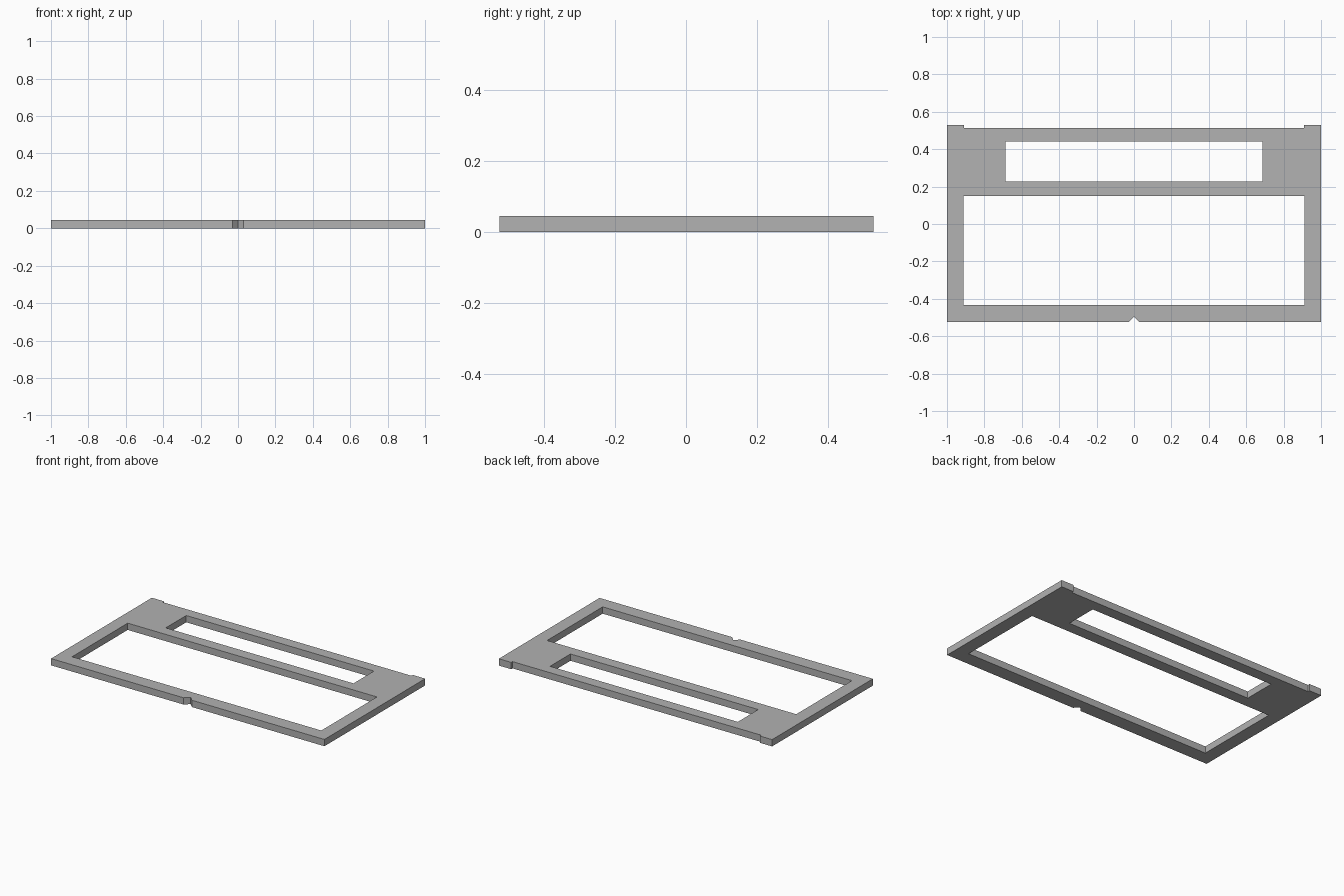
import bpy
import bmesh

if "Cube" in bpy.data.objects:
    bpy.data.objects.remove(bpy.data.objects["Cube"])

THICK = 0.045

# Right half of the outer outline, from the front notch round to the rear step
half = [(0.0, -0.495), (0.03, -0.525), (1.0, -0.525),
        (1.0, 0.528), (0.91, 0.528), (0.91, 0.514)]
outline = half + [(-x, y) for x, y in reversed(half[1:])]


def rect(hx, y0, y1):
    return [(-hx, y0), (hx, y0), (hx, y1), (-hx, y1)]


large_opening = rect(0.912, -0.432, 0.15)
small_opening = rect(0.687, 0.226, 0.44)

# Flat filled profile with two openings, extruded to a plate
curve = bpy.data.curves.new("frame_plate", 'CURVE')
curve.dimensions = '2D'
curve.fill_mode = 'BOTH'
curve.extrude = THICK / 2
for loop in (outline, large_opening, small_opening):
    spline = curve.splines.new('POLY')
    spline.points.add(len(loop) - 1)
    for point, (x, y) in zip(spline.points, loop):
        point.co = (x, y, 0, 1)
    spline.use_cyclic_u = True

plate = bpy.data.objects.new("frame_plate", curve)
bpy.context.collection.objects.link(plate)
bpy.context.view_layer.objects.active = plate
plate.select_set(True)
bpy.ops.object.convert(target='MESH')
plate = bpy.context.object
plate.name = "frame_plate"

# Weld the caps to the walls and rest the plate on the ground
bm = bmesh.new()
bm.from_mesh(plate.data)
bmesh.ops.remove_doubles(bm, verts=bm.verts, dist=0.0005)
bmesh.ops.translate(bm, verts=bm.verts, vec=(0, 0, THICK / 2))
bmesh.ops.recalc_face_normals(bm, faces=bm.faces)
for face in bm.faces:
    face.smooth = False
    face.material_index = 0
bm.to_mesh(plate.data)
bm.free()

# Single grey finish
grey = bpy.data.materials.new("grey")
grey.diffuse_color = (0.445, 0.445, 0.445, 1)
grey.use_nodes = True
grey.node_tree.nodes["Principled BSDF"].inputs["Base Color"].default_value = grey.diffuse_color
plate.data.materials.clear()
plate.data.materials.append(grey)
